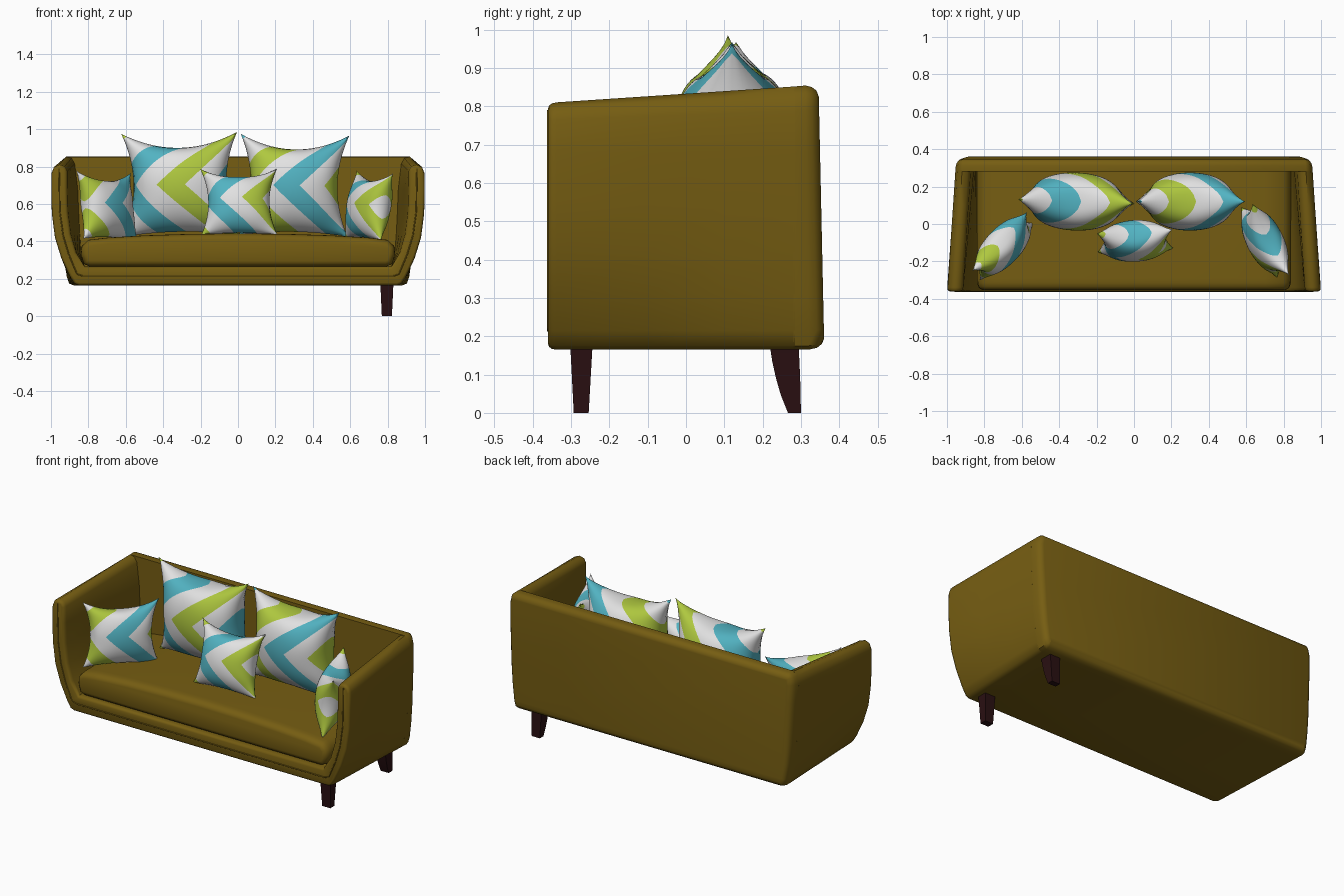
import bpy, bmesh, math
from mathutils import Vector, Euler

if "Cube" in bpy.data.objects:
    bpy.data.objects.remove(bpy.data.objects["Cube"])


def material(name, rgb):
    m = bpy.data.materials.new(name)
    m.diffuse_color = (*rgb, 1)
    m.use_nodes = True
    m.node_tree.nodes["Principled BSDF"].inputs["Base Color"].default_value = m.diffuse_color
    return m


OLIVE = material("olive_brown_upholstery", (0.18, 0.11, 0.006))
WOOD = material("dark_wood", (0.022, 0.005, 0.006))
WHITE = material("white_fabric", (0.76, 0.76, 0.76))
TEAL = material("teal_fabric", (0.085, 0.45, 0.54))
GREEN = material("lime_fabric", (0.43, 0.58, 0.05))


def finish(name, bm, mats, angle=50):
    bmesh.ops.recalc_face_normals(bm, faces=bm.faces)
    me = bpy.data.meshes.new(name)
    bm.to_mesh(me)
    bm.free()
    ob = bpy.data.objects.new(name, me)
    bpy.context.collection.objects.link(ob)
    for m in mats:
        me.materials.append(m)
    bpy.ops.object.select_all(action='DESELECT')
    ob.select_set(True)
    bpy.context.view_layer.objects.active = ob
    bpy.ops.object.shade_smooth_by_angle(angle=math.radians(angle))
    return ob


def ring_loft(name, rings, mat):
    bm = bmesh.new()
    vs = [[bm.verts.new(p) for p in r] for r in rings]
    n = len(vs[0])
    for a, b in zip(vs, vs[1:]):
        for i in range(n):
            j = (i + 1) % n
            bm.faces.new((a[i], a[j], b[j], b[i]))
    bm.faces.new(vs[0])
    bm.faces.new(vs[-1])
    return finish(name, bm, [mat])


def section(half, y, inset, tilt=0.0):
    """Mirror a half profile (x, z) into a closed ring at depth y, shrunk by inset."""
    loop = [Vector(p) for p in half] + [Vector((-x, z)) for x, z in half[-2:0:-1]]
    out = []
    for i, p in enumerate(loop):
        t = (loop[(i + 1) % len(loop)] - loop[i - 1]).normalized()
        q = p + Vector((-t.y, t.x)) * inset
        out.append((q.x, y - tilt * (q.y - 0.165) / 0.69, q.y))
    return out


# Shell profile at the front and at the back, blended along the depth
FRONT = [(0, .165), (.85, .165), (.875, .175), (.90, .215), (.945, .31), (.98, .42),
         (.997, .55), (1.0, .68), (.998, .765), (.985, .797), (.957, .809), (.927, .80),
         (.914, .775), (.913, .68), (.91, .56), (.895, .44), (.865, .34), (.82, .265), (0, .265)]
BACK = [(0, .165), (.88, .165), (.905, .175), (.917, .215), (.928, .31), (.936, .42),
        (.942, .55), (.948, .68), (.95, .79), (.94, .835), (.915, .857), (.885, .85),
        (.868, .82), (.85, .68), (.845, .56), (.84, .44), (.835, .34), (.82, .265), (0, .265)]


def shell(y):
    t = (y + 0.36) / 0.72
    return [(a + (c - a) * t, b + (d - b) * t) for (a, b), (c, d) in zip(FRONT, BACK)]


# Arms and base in one U-shaped frame
ring_loft("arms_and_base",
          [section(shell(y), y, d) for y, d in
           ((-.36, .014), (-.357, .007), (-.35, .002), (-.338, 0), (-.1, 0), (.1, 0), (.285, 0))],
          OLIVE)

# Back wall with rounded rear edge
ring_loft("back_wall",
          [section(shell(y)[:11] + [(0, shell(y)[10][1])], y, d, k) for y, d, k in
           ((.28, 0, 0), (.32, 0, .008), (.342, .005, .015), (.355, .015, .015), (.361, .032, .015))],
          OLIVE)

# Seat cushion with domed top
SEAT = [(0, .264), (.4, .264), (.79, .264), (.825, .28), (.84, .33), (.835, .375), (.80, .408),
        (.7, .42), (.5, .432), (.25, .44), (0, .443)]
ring_loft("seat_cushion",
          [section(SEAT, y, d) for y, d in
           ((-.352, .032), (-.347, .018), (-.335, .007), (-.315, .001), (-.29, 0), (0, 0), (.285, 0))],
          OLIVE)

# Piping round the front of the frame
half = [(.957, .79), (.955, .68), (.953, .56), (.935, .43), (.905, .33), (.86, .225), (.83, .215)]
path = half + [(-x, z) for x, z in reversed(half)]
cu = bpy.data.curves.new("front_piping", 'CURVE')
cu.dimensions = '3D'
cu.bevel_depth = 0.004
cu.bevel_resolution = 2
sp = cu.splines.new('POLY')
sp.points.add(len(path) - 1)
for p, (x, z) in zip(sp.points, path):
    p.co = (x, -0.359, z, 1)
cu.materials.append(OLIVE)
bpy.context.collection.objects.link(bpy.data.objects.new("front_piping", cu))


# Legs: only the right-hand pair exists; (z, y near, y far, half width)
def leg(name, rows, cx=0.796):
    ring_loft(name, [[(cx - w, a, z), (cx + w, a, z), (cx + w, b, z), (cx - w, b, z)]
                     for z, a, b, w in rows], WOOD)


leg("front_leg", [(0, -.293, -.254, .027), (.175, -.302, -.244, .035)])
leg("back_leg", [(0, .266, .30, .027), (.045, .248, .299, .029), (.09, .235, .298, .031),
                 (.135, .225, .296, .033), (.175, .219, .294, .035)])


# Throw pillows: a pinched square, puffed both ways, with chevrons in the order first, white, second, white
def pillow(name, centre, size, rot, start, band, first, second, n=40):
    a, b, thick = size
    mat = Euler([math.radians(r) for r in rot]).to_matrix()
    bm = bmesh.new()
    for side in (-1, 1):
        grid = []
        for i in range(n + 1):
            row = []
            for j in range(n + 1):
                u, w = 2 * i / n - 1, 2 * j / n - 1
                x = a * u * (1 - 0.2 * (1 - w * w) * u * u)
                z = b * w * (1 - (0.29 if w > 0 else 0.08) * (1 - u * u) * w * w)
                puff = max(0, (1 - u * u) * (1 - w * w)) ** 0.6
                # soft creases fanning from the seams
                puff *= 1 + 0.035 * math.sin(9 * u + 2 * w) * w * w + 0.035 * math.sin(8 * w - u) * u * u
                row.append(bm.verts.new(mat @ Vector((x, side * thick * puff, z)) + Vector(centre)))
            grid.append(row)
        for i in range(n):
            for j in range(n):
                p, q, r, s = grid[i][j], grid[i + 1][j], grid[i + 1][j + 1], grid[i][j + 1]
                # split each cell along the chevron direction for crisp stripes
                if j >= n // 2:
                    tris = (((p, q, r), 2 / 3, 1 / 3), ((p, r, s), 1 / 3, 2 / 3))
                else:
                    tris = (((p, q, s), 1 / 3, 1 / 3), ((q, r, s), 2 / 3, 2 / 3))
                for vs, du, dw in tris:
                    f = bm.faces.new(vs)
                    pos = 2 * (i + du) / n - 1 - abs(2 * (j + dw) / n - 1)
                    f.material_index = math.floor((pos - start) / band) % 4
    bmesh.ops.remove_doubles(bm, verts=bm.verts, dist=1e-5)
    finish(name, bm, [first, WHITE, second, WHITE], 75)


pillow("large_left_pillow", (-.31, .12, .705), (.31, .275, .155), (0, -1, -2), -.4, .5, GREEN, TEAL)
pillow("large_right_pillow", (.30, .12, .70), (.29, .27, .155), (0, 1, 0), -.4, .5, TEAL, GREEN)
pillow("small_centre_pillow", (.005, -.09, .61), (.205, .185, .105), (-16, 0, 3), .05, .6, GREEN, TEAL)
pillow("small_left_pillow", (-.70, -.12, .59), (.215, .185, .095), (-10, 2, 47), -.5, .6, TEAL, GREEN)
pillow("small_right_pillow", (.70, -.09, .59), (.215, .185, .095), (-10, 2, -63), .05, .6, GREEN, TEAL)
